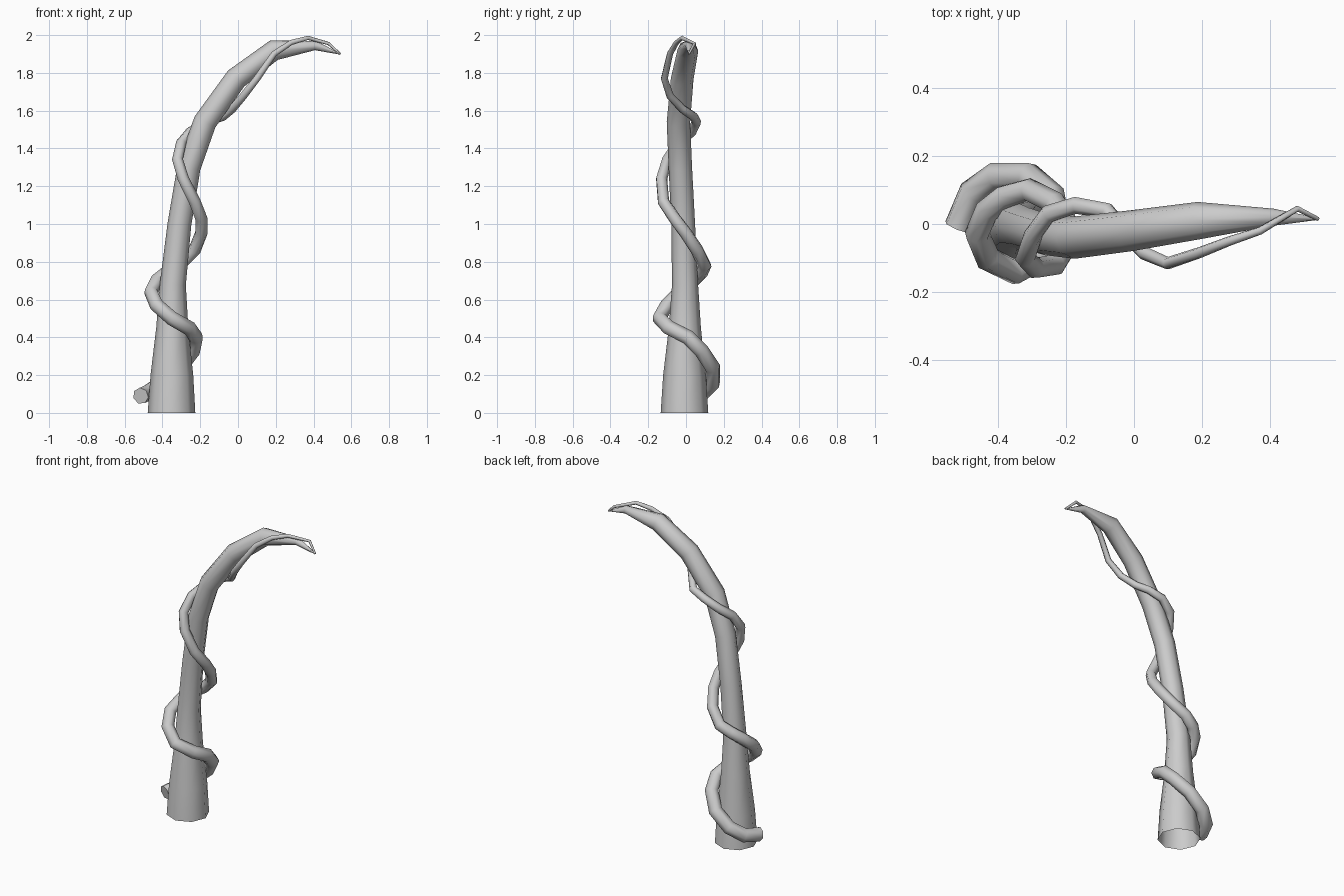
import bpy
import bmesh
import math
from mathutils import Vector

default_cube = bpy.data.objects.get("Cube")
if default_cube:
    bpy.data.objects.remove(default_cube, do_unlink=True)

grey = bpy.data.materials.new("plain grey")
grey.use_nodes = True
grey.diffuse_color = (0.6, 0.6, 0.6, 1)
grey.node_tree.nodes["Principled BSDF"].inputs["Base Color"].default_value = grey.diffuse_color


def path_tangents(points):
    """Average direction of the two segments meeting at each point."""
    steps = [(b - a).normalized() for a, b in zip(points, points[1:])]
    inner = [(a + b).normalized() for a, b in zip(steps, steps[1:])]
    return [steps[0]] + inner + [steps[-1]]


def sweep(name, points, radii, sides, start_tangent=None, cap_start=False):
    """Sweep a tapering ring along a path without twisting it."""
    tangents = path_tangents(points)
    if start_tangent:
        tangents[0] = start_tangent
    bm = bmesh.new()
    side = tangents[0].orthogonal().normalized()
    rings = []
    previous = tangents[0]
    for centre, tangent, radius in zip(points, tangents, radii):
        side = previous.rotation_difference(tangent) @ side
        previous = tangent
        other = tangent.cross(side)
        ring = []
        for k in range(sides):
            a = math.tau * k / sides
            offset = side * math.cos(a) + other * math.sin(a)
            ring.append(bm.verts.new(centre + offset * radius))
        rings.append(ring)
    for low, high in zip(rings, rings[1:]):
        for k in range(sides):
            n = (k + 1) % sides
            face = bm.faces.new((low[k], low[n], high[n], high[k]))
            face.smooth = True
    if cap_start:
        bm.faces.new(list(reversed(rings[0])))
    bm.faces.new(rings[-1])
    mesh = bpy.data.meshes.new(name)
    bm.to_mesh(mesh)
    bm.free()
    mesh.materials.append(grey)
    obj = bpy.data.objects.new(name, mesh)
    bpy.context.collection.objects.link(obj)
    return obj


# Trunk: open-bottomed tapering stem that bends over to a point (x, y, z, radius)
trunk_path = [
    (-.352, -.008, 0, .126), (-.35, -.008, .2, .113), (-.348, -.006, .45, .085),
    (-.345, -.005, .68, .069), (-.31, -.015, 1, .063), (-.26, -.03, 1.3, .062),
    (-.175, -.04, 1.54, .062), (-.01, -.02, 1.77, .06), (.19, .01, 1.92, .055),
    (.41, .02, 1.945, .025), (.54, .015, 1.9, .003),
]
sweep("trunk", [Vector(p[:3]) for p in trunk_path], [p[3] for p in trunk_path],
      sides=8, start_tangent=Vector((0, 0, 1)))

# Vine: thin tube winding round the trunk, one row per half turn
vine_path = [
    (-.515, -.01, .09), (-.475, .09, .11), (-.405, .14, .16), (-.31, .14, .24),
    (-.24, .08, .33), (-.225, .01, .4), (-.26, -.09, .45), (-.35, -.14, .5),
    (-.43, -.1, .57), (-.46, -.03, .64), (-.43, .04, .7), (-.38, .08, .74),
    (-.31, .1, .78), (-.23, .06, .86), (-.195, 0, .95), (-.195, -.06, 1.03),
    (-.23, -.12, 1.12), (-.29, -.13, 1.24), (-.32, -.1, 1.34), (-.3, -.04, 1.43),
    (-.25, .03, 1.49), (-.17, .055, 1.54), (-.08, .04, 1.57), (-.03, -.02, 1.61),
    (.03, -.085, 1.68), (.1, -.115, 1.77), (.19, -.085, 1.9), (.28, -.05, 1.96),
    (.37, -.02, 1.985), (.48, .045, 1.955), (.54, .015, 1.9),
]
last = len(vine_path) - 1
vine_radii = [0.044 - 0.02 * i / last - 0.018 * (i / last) ** 4 for i in range(last + 1)]
sweep("vine", [Vector(p) for p in vine_path], vine_radii, sides=7, cap_start=True)
